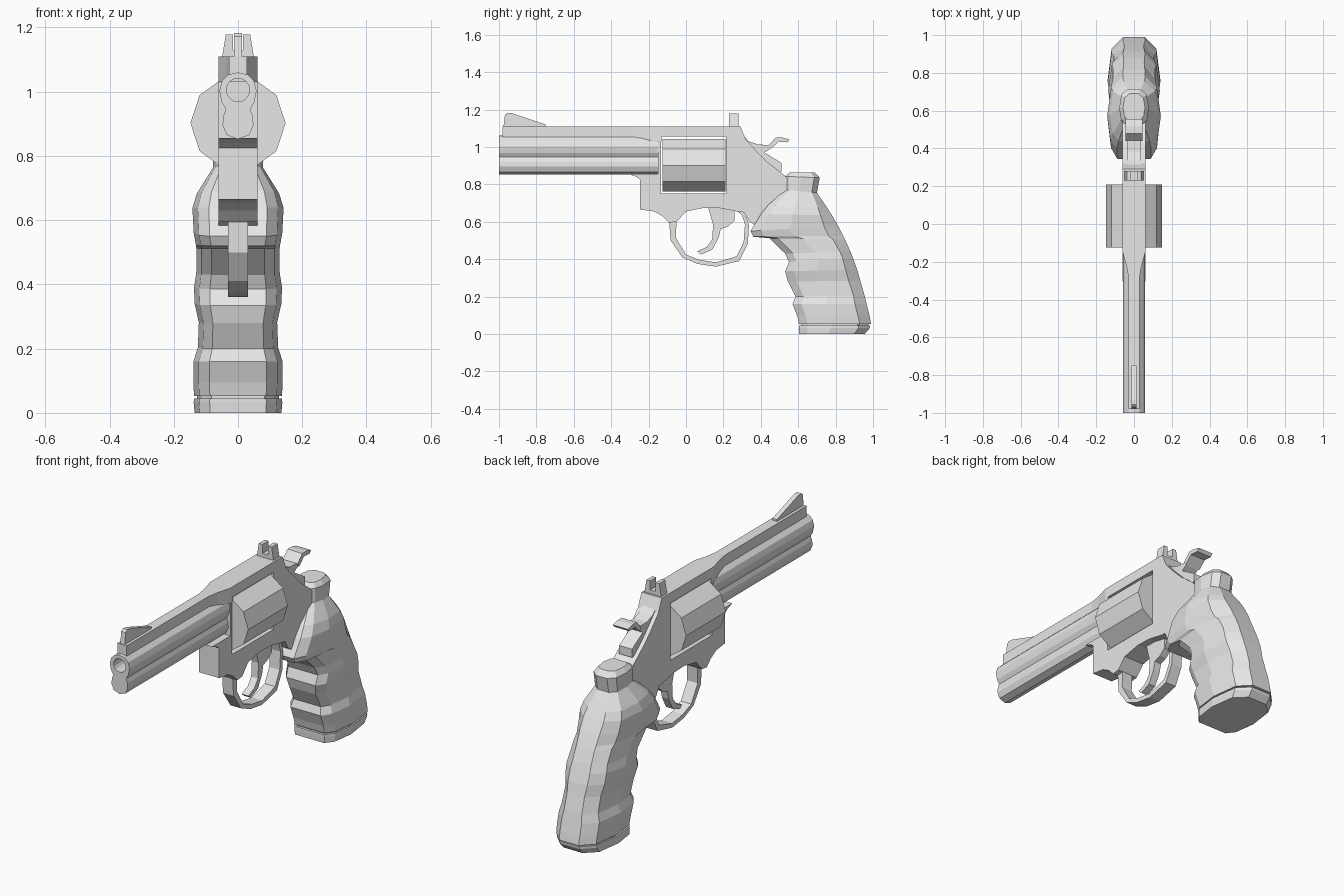
import bpy, bmesh, math
from mathutils import Vector

if "Cube" in bpy.data.objects:
    bpy.data.objects.remove(bpy.data.objects["Cube"], do_unlink=True)

grey = bpy.data.materials.new("plain_grey")
grey.use_nodes = True
colour = (0.8, 0.8, 0.8, 1)
grey.diffuse_color = colour
grey.node_tree.nodes["Principled BSDF"].inputs["Base Color"].default_value = colour


def finish(name, bm):
    bmesh.ops.recalc_face_normals(bm, faces=bm.faces[:])
    me = bpy.data.meshes.new(name)
    bm.to_mesh(me)
    bm.free()
    me.materials.append(grey)
    ob = bpy.data.objects.new(name, me)
    bpy.context.collection.objects.link(ob)
    return ob


def plate(name, loops, axis, lo, hi):
    """Fill 2D outlines (later loops are holes) and extrude them along an axis."""
    bm = bmesh.new()
    edges = []
    for loop in loops:
        vs = []
        for a, b in loop:
            co = [a, b]
            co.insert(axis, lo)
            vs.append(bm.verts.new(co))
        edges += [bm.edges.new((vs[i - 1], vs[i])) for i in range(len(vs))]
    normal = Vector((0, 0, 0))
    normal[axis] = 1
    bmesh.ops.triangle_fill(bm, edges=edges, use_beauty=True, normal=normal)
    ext = bmesh.ops.extrude_face_region(bm, geom=bm.faces[:], use_keep_orig=True)
    moved = [g for g in ext["geom"] if isinstance(g, bmesh.types.BMVert)]
    bmesh.ops.translate(bm, verts=moved, vec=normal * (hi - lo))
    return finish(name, bm)


def side_plate(name, outline, half, holes=()):
    return plate(name, [outline, *holes], 0, -half, half)


def mirrored(half):
    """Close a half profile by reflecting it across x = 0."""
    return half + [(-x, z) for x, z in reversed(half) if x > 0]


def ngon(n, r, z):
    return [(r * math.cos(math.tau * i / n), z + r * math.sin(math.tau * i / n)) for i in range(n)]


# Half cross-section of the grip: depth fraction, width fraction
SECTION = [(0, .64), (.12, .88), (.45, 1), (.84, .86), (1, .42)]


def grip_loft(name, rows):
    """Loft rows of (front y, front z, back y, back z, half width)."""
    bm = bmesh.new()
    rings = []
    for yf, zf, yb, zb, w in rows:
        pts = [(s * k * w, yf + (yb - yf) * t, zf + (zb - zf) * t)
               for s, sec in ((1, SECTION), (-1, SECTION[::-1])) for t, k in sec]
        rings.append([bm.verts.new(p) for p in pts])
    for a, b in zip(rings, rings[1:]):
        for i in range(len(a)):
            bm.faces.new((a[i - 1], a[i], b[i], b[i - 1]))
    bm.faces.new(rings[0])
    bm.faces.new(rings[-1])
    return finish(name, bm)


# Frame with the cylinder window
side_plate("frame", [
    (-.15, 1.11), (.29, 1.11), (.32, 1.04), (.37, .985), (.435, .92), (.53, .845),
    (.60, .75), (.60, .52), (.42, .55), (.34, .60), (.31, .65), (.27, .655), (.19, .672),
    (.10, .675), (0, .655), (-.05, .60), (-.09, .595), (-.125, .63), (-.17, .655),
    (-.245, .665), (-.245, .825), (-.265, .84), (-.305, .855), (-.15, .855)], .06,
    holes=[[(-.135, .75), (.215, .75), (.215, 1.055), (-.135, 1.055)]])

# Cylinder
plate("cylinder", [ngon(10, .148, .902)], 1, -.125, .21)

# Barrel with lower lug, bore and plug
barrel_half = [(0, 1.06), (.03, 1.053), (.05, 1.033), (.058, 1.003), (.051, .968), (.038, .945),
               (.046, .922), (.048, .895), (.035, .865), (0, .852)]
plate("barrel", [mirrored(barrel_half), ngon(16, .036, 1.005)], 1, -1, -.14)
plate("bore_plug", [ngon(16, .037, 1.005)], 1, -.92, -.15)

# Top rib flaring into the frame
rib_half = [(.028, -.98), (.028, -.29), (.038, -.23), (.06, -.15), (.06, -.13)]
plate("top_rib", [rib_half + [(-x, y) for x, y in reversed(rib_half)]], 2, 1.03, 1.11)

# Sights
side_plate("front_sight", [(-.977, 1.10), (-.968, 1.172), (-.955, 1.182), (-.93, 1.18),
                           (-.75, 1.12), (-.75, 1.10)], .013)
sight_half = [(.016, 1.13), (.016, 1.178), (.038, 1.178), (.05, 1.105)]
plate("rear_sight", [mirrored(sight_half)], 1, .23, .28)

# Trigger guard and trigger
side_plate("trigger_guard", [
    (-.09, .60), (-.082, .50), (-.02, .41), (.06, .375), (.16, .36), (.285, .39), (.33, .48),
    (.337, .585), (.31, .66), (.27, .66), (.30, .635), (.315, .585), (.308, .49), (.27, .415),
    (.16, .383), (.07, .397), (0, .425), (-.055, .515), (-.05, .61)], .031)
side_plate("trigger", [
    (.115, .69), (.145, .585), (.14, .505), (.11, .465), (.06, .442), (.08, .425), (.14, .45),
    (.175, .515), (.185, .56), (.225, .575), (.26, .605), (.26, .69)], .02)

# Hammer body and its wider thumb spur
side_plate("hammer", [
    (.30, 1.07), (.335, 1.03), (.385, 1.013), (.445, 1.01), (.465, 1.03), (.48, 1.025), (.45, .99),
    (.42, .97), (.51, .915), (.51, .87), (.45, .86), (.34, .95)], .038)
side_plate("hammer_spur", [(.44, 1.008), (.48, 1.05), (.515, 1.05), (.555, 1.04), (.542, 1.025),
                           (.495, 1.028), (.455, .99)], .044)

# Grip with finger grooves
grip_loft("grip", [
    (.555, .863, .69, .863, .058), (.53, .843, .715, .835, .078), (.53, .77, .70, .755, .078),
    (.44, .69, .755, .675, .128), (.40, .64, .78, .635, .142), (.345, .55, .815, .575, .138),
    (.36, .52, .84, .525, .131), (.445, .512, .85, .505, .129), (.53, .43, .88, .44, .130),
    (.55, .385, .895, .40, .137), (.53, .335, .915, .345, .135), (.545, .28, .932, .285, .122),
    (.585, .20, .955, .205, .125), (.57, .16, .966, .16, .139), (.595, .095, .981, .098, .139),
    (.605, .053, .99, .053, .137)])

# Groove and butt plate
grip_loft("butt_groove", [(.615, .056, .975, .056, .128), (.615, .038, .975, .038, .128)])
grip_loft("butt_plate", [(.603, .045, .985, .045, .137), (.603, .032, .983, .032, .138),
                         (.605, 0, .955, 0, .135)])
